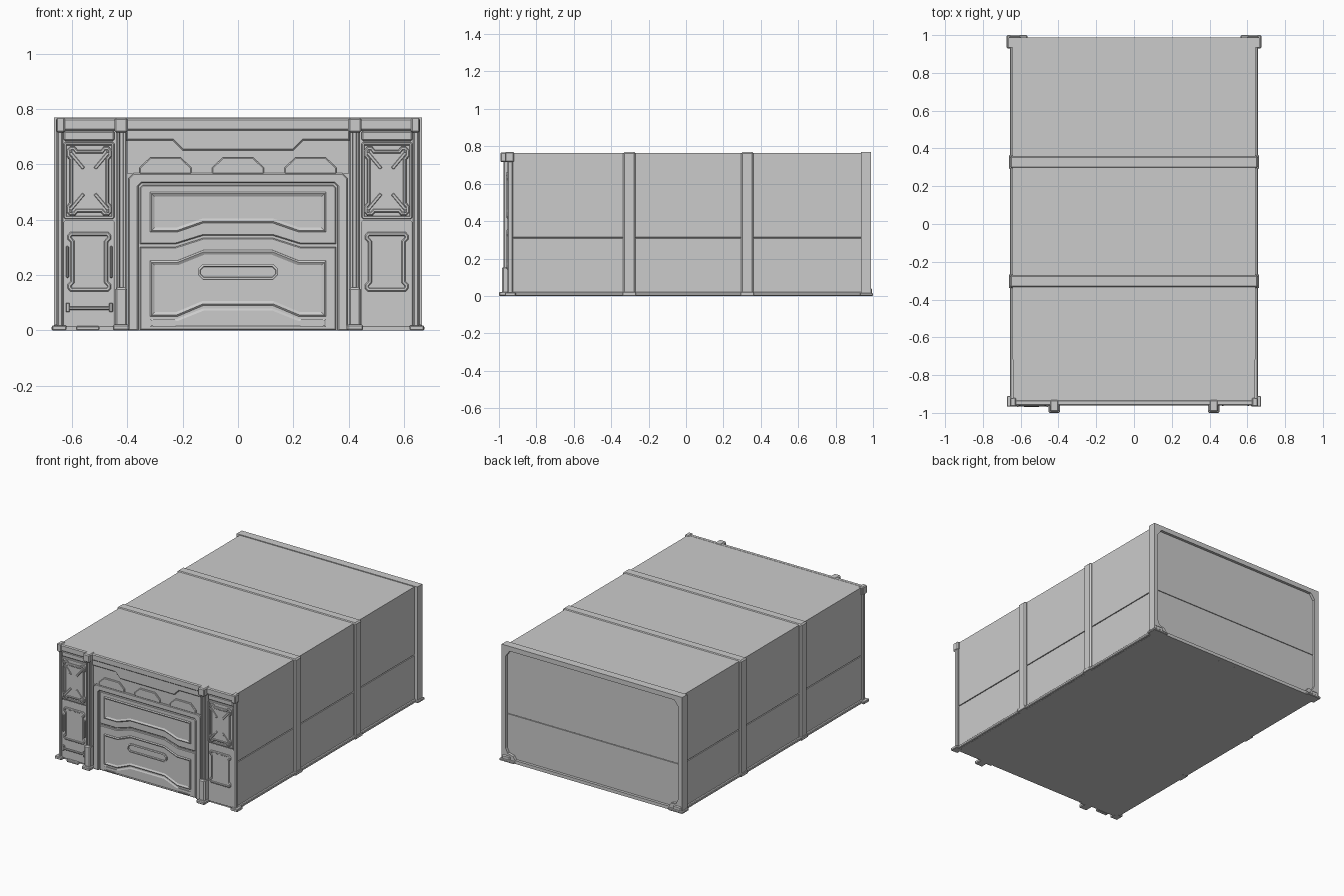
import bpy, bmesh, math
from mathutils import Matrix, Vector


def finish(name, bm, mirror=False, bevel=0.0):
    bmesh.ops.recalc_face_normals(bm, faces=bm.faces)
    me = bpy.data.meshes.new(name)
    bm.to_mesh(me)
    bm.free()
    ob = bpy.data.objects.new(name, me)
    bpy.context.collection.objects.link(ob)
    if bevel:
        m = ob.modifiers.new("bevel", 'BEVEL')
        m.width, m.segments = bevel, 1
    if mirror:
        m = ob.modifiers.new("mirror", 'MIRROR')
        m.use_clip = False
        m.use_mirror_merge = False
    return ob


def box(name, x, y, z, mirror=False, bevel=0.0, turn=0.0):
    """Box from (min, max) ranges, optionally turned about the y axis."""
    bm = bmesh.new()
    bmesh.ops.create_cube(bm, size=1)
    bmesh.ops.scale(bm, verts=bm.verts, vec=(x[1]-x[0], y[1]-y[0], z[1]-z[0]))
    bmesh.ops.rotate(bm, verts=bm.verts, matrix=Matrix.Rotation(turn, 3, 'Y'))
    bmesh.ops.translate(bm, verts=bm.verts, vec=(sum(x)/2, sum(y)/2, sum(z)/2))
    return finish(name, bm, mirror, bevel)


def panel(name, pts, back, steps, mirror=False):
    """xz outline starting at y=back, then stepped: each step is (inset, new y)."""
    bm = bmesh.new()
    base = [bm.verts.new((px, back, pz)) for px, pz in pts]
    f = bm.faces.new(base)
    for t, y in steps:
        bm.normal_update()
        bmesh.ops.inset_individual(bm, faces=[f], thickness=max(t, 1e-4), use_even_offset=True)
        for v in f.verts:
            v.co.y = y
    bm.faces.new(base[::-1])
    return finish(name, bm, mirror)


def sym(half):
    """Close a right-half outline with its mirror image."""
    return half + [(-px, pz) for px, pz in reversed(half) if px > 1e-6]


def chamfered(x0, x1, z0, z1, c):
    return [(x0+c, z0), (x1-c, z0), (x1, z0+c), (x1, z1-c),
            (x1-c, z1), (x0+c, z1), (x0, z1-c), (x0, z0+c)]


# main hull, with a seam along each side
panel("hull", sym([(0.642, 0), (0.642, 0.308), (0.636, 0.309), (0.636, 0.313),
                   (0.642, 0.314), (0.642, 0.765)]), 0.955, [(0, -0.94)])
box("side_skirt", (0.62, 0.656), (-0.945, 0.985), (0.001, 0.02), True, 0.004)

# ribs wrapping the hull, with small feet
for i, y in enumerate((-0.303, 0.328)):
    box(f"hull_rib_{i}", (-0.657, 0.657), (y-0.033, y+0.033), (0.001, 0.77), bevel=0.008)
    box(f"rib_foot_{i}", (0.62, 0.662), (y-0.036, y+0.036), (0, 0.022), True, 0.003)

# back frame, back panels and corner feet
panel("back_frame", [(-0.001, 0.77), (0.664, 0.77), (0.664, 0), (-0.001, 0), (-0.001, 0.022),
                     (0.565, 0.022), (0.58, 0.045), (0.62, 0.055), (0.634, 0.085),
                     (0.634, 0.70), (0.605, 0.738), (-0.001, 0.738)], 0.935, [(0, 0.988)], True)
for n, z in (("lower", (0.01, 0.309)), ("upper", (0.313, 0.755))):
    box(f"back_panel_{n}", (-0.645, 0.645), (0.94, 0.97), z)
box("back_foot", (0.565, 0.674), (0.93, 1.0), (0, 0.016), True, 0.004)
box("back_gusset", (0.60, 0.66), (0.95, 0.995), (0.01, 0.04), True, 0.006)

# front corner posts
box("front_post", (0.632, 0.653), (-0.955, -0.925), (0.01, 0.72), True, 0.005)
box("front_post_cap", (0.625, 0.656), (-0.967, -0.92), (0.715, 0.77), True, 0.005)
box("front_foot", (0.62, 0.672), (-0.967, -0.91), (0, 0.018), True, 0.003)

# front pillars
panel("pillar", chamfered(0.402, 0.44, 0.14, 0.73, 0.004), -0.93,
      [(0, -0.97), (0.004, -0.975), (0.007, -0.975), (0.002, -0.967)], True)
box("pillar_cap", (0.398, 0.446), (-0.993, -0.93), (0.715, 0.768), True, 0.006)
box("pillar_base", (0.40, 0.444), (-0.984, -0.93), (0.01, 0.155), True, 0.007)
box("pillar_foot", (0.392, 0.452), (-1.0, -0.93), (0, 0.022), True, 0.005)

# fascia and stepped visor above the door
panel("front_fascia", sym([(0, 0.565), (0.40, 0.565), (0.40, 0.70), (0, 0.70)][1:3]),
      -0.93, [(0, -0.946)])
panel("visor", sym([(0.20, 0.65), (0.235, 0.686), (0.405, 0.686), (0.405, 0.76)]),
      -0.93, [(0, -0.951), (0.005, -0.956)])
box("top_rail", (-0.632, 0.632), (-0.961, -0.93), (0.722, 0.766), bevel=0.006)
for i, x in enumerate((-0.262, 0, 0.262)):
    panel(f"fascia_block_{i}", [(x+a, z) for a, z in sym([(0.094, 0.565), (0.094, 0.588), (0.055, 0.625)])],
          -0.93, [(0, -0.952), (0.004, -0.955)])

# door surround
panel("door_surround", sym([(0.36, 0), (0.36, 0.52), (0.348, 0.532)])[:3] +
      [(-0.348, 0.532), (-0.36, 0.52), (-0.36, 0), (-0.396, 0), (-0.396, 0.55),
       (-0.378, 0.568), (0.378, 0.568), (0.396, 0.55), (0.396, 0)],
      -0.93, [(0, -0.953), (0.004, -0.957)])

# door leaves meeting on a stepped seam, each with a sunken field
panel("door_upper", sym([(0.125, 0.343), (0.225, 0.312), (0.354, 0.312), (0.354, 0.516), (0.344, 0.526)]),
      -0.93, [(0, -0.946), (0.004, -0.95)])
panel("door_upper_field", sym([(0.125, 0.388), (0.22, 0.355), (0.318, 0.355), (0.318, 0.50)]),
      -0.945, [(0, -0.951), (0.006, -0.956), (0.012, -0.949)])
panel("door_lower", sym([(0.354, 0.002), (0.354, 0.302), (0.225, 0.302), (0.125, 0.334)]),
      -0.93, [(0, -0.946), (0.004, -0.95)])
panel("door_lower_field", sym([(0.125, 0.09), (0.22, 0.05), (0.318, 0.05), (0.318, 0.252),
                               (0.22, 0.252), (0.125, 0.29)]),
      -0.945, [(0, -0.951), (0.006, -0.956), (0.012, -0.949)])
panel("door_kick_ridge", sym([(0.318, 0.012), (0.22, 0.012)][:1] + [(0.318, 0.042), (0.22, 0.042), (0.125, 0.08)]),
      -0.945, [(0, -0.95), (0.008, -0.954)])
panel("door_handle", chamfered(-0.145, 0.145, 0.183, 0.24, 0.018), -0.94,
      [(0, -0.957), (0.003, -0.959), (0.005, -0.959), (0.002, -0.95)])
panel("door_vent", chamfered(0.225, 0.308, 0.013, 0.04, 0.003), -0.945,
      [(0, -0.957), (0.006, -0.957), (0.001, -0.95)], True)

# side bays: framed upper and lower plates
panel("bay_upper_frame", chamfered(0.446, 0.63, 0.402, 0.68, 0.006), -0.93,
      [(0, -0.95), (0.003, -0.953), (0.006, -0.953), (0.002, -0.947)], True)
panel("bay_lower_frame", chamfered(0.446, 0.63, 0.012, 0.398, 0.006), -0.93,
      [(0, -0.949), (0.003, -0.951)], True)
box("bay_header", (0.446, 0.63), (-0.953, -0.93), (0.685, 0.72), True, 0.005)
cx, cz = 0.537, 0.539
quarter = [(0.072, 0.0), (0.072, 0.078), (0.082, 0.09), (0.082, 0.112),
           (0.07, 0.125), (0.052, 0.125), (0.042, 0.113), (0.0, 0.113)]
half = quarter[1:-1] + [(-a, b) for a, b in reversed(quarter[1:-1])]
full = half + [(-a, -b) for a, b in half]
panel("cross_plate", [(cx+a, cz+b) for a, b in full], -0.94,
      [(0, -0.955), (0.004, -0.96), (0.006, -0.96), (0.003, -0.957)], True)
for i, (sx, sz) in enumerate(((1, 1), (1, -1), (-1, 1), (-1, -1))):
    x, z = cx + sx*0.045, cz + sz*0.075
    box(f"cross_bar_{i}", (x-0.038, x+0.038), (-0.961, -0.95), (z-0.006, z+0.006),
        True, 0.002, -sx*sz*math.radians(50))
    x, z = cx + sx*0.067, cz + sz*0.108
    box(f"plate_bolt_{i}", (x-0.005, x+0.005), (-0.963, -0.95), (z-0.005, z+0.005), True, 0.002)

cz = 0.248
half = [(0.068, 0.07), (0.079, 0.082), (0.079, 0.096), (0.068, 0.108)]
half += [(-a, b) for a, b in reversed(half)]
panel("bay_lower_plate", [(cx+a, cz+b) for a, b in half + [(-a, -b) for a, b in half]], -0.94,
      [(0, -0.955), (0.004, -0.96), (0.007, -0.96), (0.003, -0.956)], True)

# left bay only: side grips, rail with clips and a step
for i, x in enumerate((-0.616, -0.458)):
    box(f"side_grip_{i}", (x-0.005, x+0.005), (-0.962, -0.94), (0.19, 0.305), bevel=0.003)
    xc = -0.537 + (-0.078 if i == 0 else 0.078)
    box(f"rail_clip_{i}", (xc-0.007, xc+0.007), (-0.968, -0.94), (0.066, 0.1), bevel=0.003)
box("bay_rail", (-0.615, -0.46), (-0.965, -0.955), (0.074, 0.086), bevel=0.003)
box("bay_step", (-0.585, -0.50), (-0.968, -0.94), (0, 0.016), bevel=0.004)
